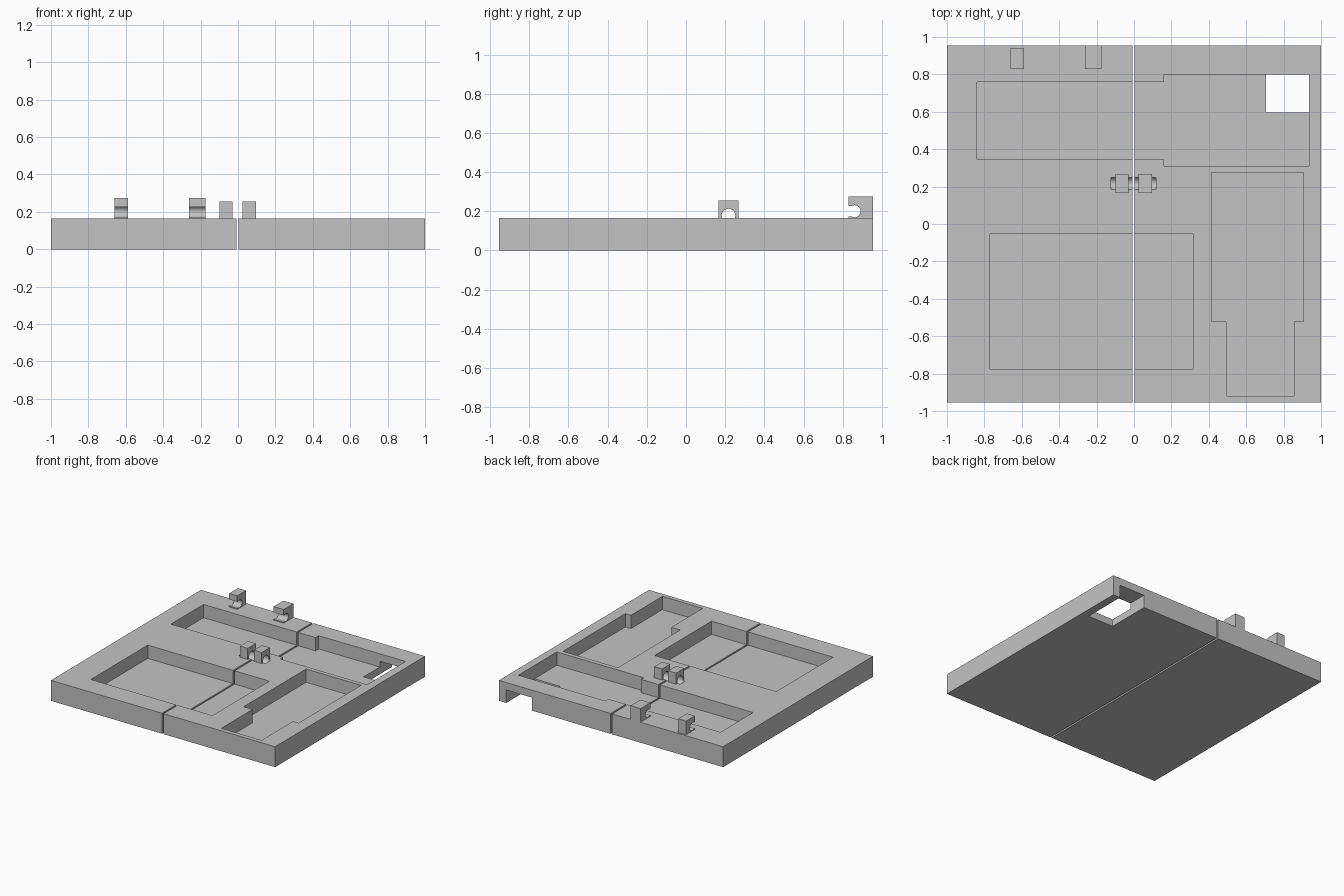
import bpy, bmesh
from math import sin, cos, radians
from mathutils import Vector

cube = bpy.data.objects.get("Cube")
if cube:
    bpy.data.objects.remove(cube, do_unlink=True)

grey = bpy.data.materials.new("plain grey")
grey.use_nodes = True
grey.diffuse_color = (0.55, 0.55, 0.55, 1)
grey.node_tree.nodes["Principled BSDF"].inputs["Base Color"].default_value = grey.diffuse_color

TOP = 0.165      # plate thickness
FLOOR = 0.058    # pocket floor height
DEPTH = 0.955    # half depth of the plates


def prism(name, outline, axis, lo, hi):
    """Extrude a 2D outline along x (outline is y,z) or along z (outline is x,y)."""
    bm = bmesh.new()
    place = (lambda a, b: (lo, a, b)) if axis == "x" else (lambda a, b: (a, b, lo))
    face = bm.faces.new([bm.verts.new(place(a, b)) for a, b in outline])
    step = Vector((hi - lo, 0, 0)) if axis == "x" else Vector((0, 0, hi - lo))
    geom = bmesh.ops.extrude_face_region(bm, geom=[face])["geom"]
    bmesh.ops.translate(bm, vec=step, verts=[v for v in geom if isinstance(v, bmesh.types.BMVert)])
    bmesh.ops.recalc_face_normals(bm, faces=bm.faces)
    mesh = bpy.data.meshes.new(name)
    bm.to_mesh(mesh)
    bm.free()
    mesh.materials.append(grey)
    obj = bpy.data.objects.new(name, mesh)
    bpy.context.collection.objects.link(obj)
    return obj


def rect(x0, x1, y0, y1):
    return [(x0, y0), (x1, y0), (x1, y1), (x0, y1)]


def arc(cy, cz, r, start, end, steps=24):
    angles = [radians(start + (end - start) * i / steps) for i in range(steps + 1)]
    return [(cy + r * cos(a), cz + r * sin(a)) for a in angles]


def activate(obj):
    bpy.ops.object.select_all(action="DESELECT")
    obj.select_set(True)
    bpy.context.view_layer.objects.active = obj


def smooth(obj):
    activate(obj)
    bpy.ops.object.shade_smooth_by_angle(angle=radians(30))


# Two plates with a narrow gap
plates = [prism("right_plate", rect(-1, -0.009, -DEPTH, DEPTH), "z", 0, TOP),
          prism("left_plate", rect(0.004, 1, -DEPTH, DEPTH), "z", 0, TOP)]

# Pockets, corner opening and pin trough to cut away
back_pocket = [(-0.84, 0.345), (0.16, 0.345), (0.16, 0.31), (0.935, 0.31),
               (0.935, 0.8), (0.16, 0.8), (0.16, 0.76), (-0.84, 0.76)]
side_pocket = [(0.495, -0.92), (0.855, -0.92), (0.855, -0.52), (0.905, -0.52),
               (0.905, 0.275), (0.415, 0.275), (0.415, -0.52), (0.495, -0.52)]
front_pocket = rect(-0.77, 0.315, -0.775, -0.05)
PIN_Y, PIN_Z, PIN_R = 0.217, 0.178, 0.035

cutters = [prism("pocket_cutter", p, "z", FLOOR, 0.4)
           for p in (back_pocket, side_pocket, front_pocket)]
cutters.append(prism("opening_cutter", rect(0.705, 0.935, 0.595, 1.1), "z", -0.1, 0.105))
cutters.append(prism("trough_cutter", arc(PIN_Y, PIN_Z, PIN_R, 0, 350, 35), "x", -0.122, 0.117))

for plate in plates:
    activate(plate)
    for cutter in cutters:
        mod = plate.modifiers.new("cut", "BOOLEAN")
        mod.operation = "DIFFERENCE"
        mod.solver = "EXACT"
        mod.object = cutter
        bpy.ops.object.modifier_apply(modifier=mod.name)
    smooth(plate)
for cutter in cutters:
    bpy.data.objects.remove(cutter, do_unlink=True)

# Hinge blocks arched over the pin trough
arch = arc(PIN_Y, PIN_Z, PIN_R, 201.8, -21.8)
block = [(0.165, TOP)] + arch + [(0.268, TOP), (0.268, 0.255), (0.165, 0.255)]
for name, x0, x1 in (("right_hinge_block", -0.099, -0.029), ("left_hinge_block", 0.025, 0.096)):
    smooth(prism(name, block, "x", x0, x1))

# Clips with a round socket open to the front
for name, x0, x1, back in (("narrow_clip", -0.66, -0.588, 0.942), ("wide_clip", -0.263, -0.174, DEPTH)):
    socket = arc(0.86, 0.2, 0.031, -120, 120)
    clip = ([(0.83, TOP), (back, TOP), (back, 0.275), (0.83, 0.275), (0.83, 0.227)]
            + socket[::-1] + [(0.83, 0.173)])
    smooth(prism(name, clip, "x", x0, x1))
